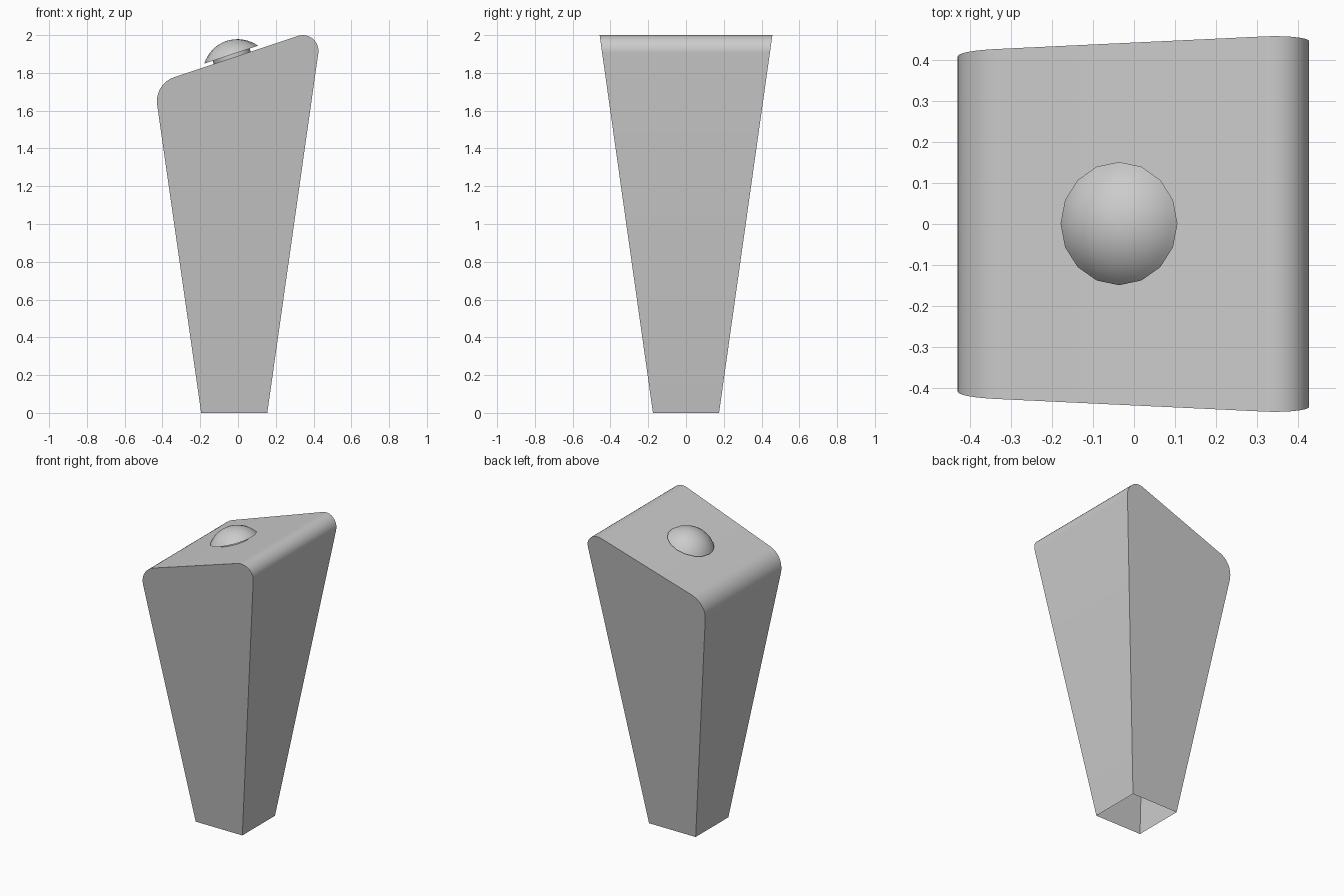
import bpy, bmesh
from math import sin, cos, pi, atan, asin
from mathutils import Vector, Matrix

cube = bpy.data.objects.get("Cube")
if cube:
    bpy.data.objects.remove(cube, do_unlink=True)

grey = bpy.data.materials.new("plain grey")
grey.use_nodes = True
grey.diffuse_color = (0.6, 0.6, 0.6, 1)
grey.node_tree.nodes["Principled BSDF"].inputs["Base Color"].default_value = (0.6, 0.6, 0.6, 1)


def finish(bm, name):
    bmesh.ops.recalc_face_normals(bm, faces=bm.faces)
    mesh = bpy.data.meshes.new(name)
    bm.to_mesh(mesh)
    bm.free()
    mesh.materials.append(grey)
    obj = bpy.data.objects.new(name, mesh)
    bpy.context.collection.objects.link(obj)
    bpy.ops.object.select_all(action='DESELECT')
    obj.select_set(True)
    bpy.context.view_layer.objects.active = obj
    bpy.ops.object.shade_smooth_by_angle(angle=0.6)
    return obj


def fillet(prev, corner, nxt, radius, steps=10):
    """Points of a round corner between two straight edges."""
    a, b = (prev - corner).normalized(), (nxt - corner).normalized()
    half = a.angle(b) / 2
    centre = corner + (a + b).normalized() * radius / sin(half)
    cut = radius * cos(half) / sin(half)
    start, end = corner + a * cut - centre, corner + b * cut - centre
    sweep = pi - 2 * half
    return [centre + (start * sin(sweep * (1 - i / steps)) + end * sin(sweep * i / steps)) / sin(sweep)
            for i in range(steps + 1)]


# Tapered shell, open at the bottom, with a slanted rounded top
foot_l, foot_r = Vector((-0.195, 0)), Vector((0.155, 0))
top_l, top_r = Vector((-0.444, 1.742)), Vector((0.444, 2.038))
outline = ([foot_l] + fillet(foot_l, top_l, top_r, 0.135)
           + fillet(top_l, top_r, foot_r, 0.083) + [foot_r])
bm = bmesh.new()
front, back = [[bm.verts.new((p.x, s * (0.175 + 0.1412 * p.y), p.y)) for p in outline]
               for s in (-1, 1)]
bm.faces.new(front)
bm.faces.new(back[::-1])
for i in range(len(outline) - 1):
    bm.faces.new((front[i], back[i], back[i + 1], front[i + 1]))
finish(bm, "tapered_body")


def lathe(name, profile, sides=16):
    """Turned part standing square to the slanted top."""
    bm = bmesh.new()
    rings = [[bm.verts.new((r * cos(2 * pi * k / sides), r * sin(2 * pi * k / sides), h))
              for k in range(sides)] for r, h in profile]
    for low, high in zip(rings, rings[1:]):
        for k in range(sides):
            n = (k + 1) % sides
            bm.faces.new((low[k], low[n], high[n], high[k]))
    bm.faces.new(rings[0][::-1])
    bm.faces.new(rings[-1])
    bmesh.ops.remove_doubles(bm, verts=bm.verts, dist=1e-5)
    bm.transform(Matrix.Translation((-0.0365, 0.001, 1.896)) @ Matrix.Rotation(-atan(1 / 3), 4, 'Y'))
    return finish(bm, name)


# Domed button and the short stem below it
rim, height = 0.15, 0.077
ball = (rim ** 2 + height ** 2) / (2 * height)
arc = asin(rim / ball)
lathe("button_dome", [(ball * sin(arc * t / 8), ball * cos(arc * t / 8) - ball + height)
                      for t in (8, 7, 6, 5, 4, 3, 2, 1, 0.1)])
lathe("button_stem", [(0.103, -0.03), (0.103, 0)])
